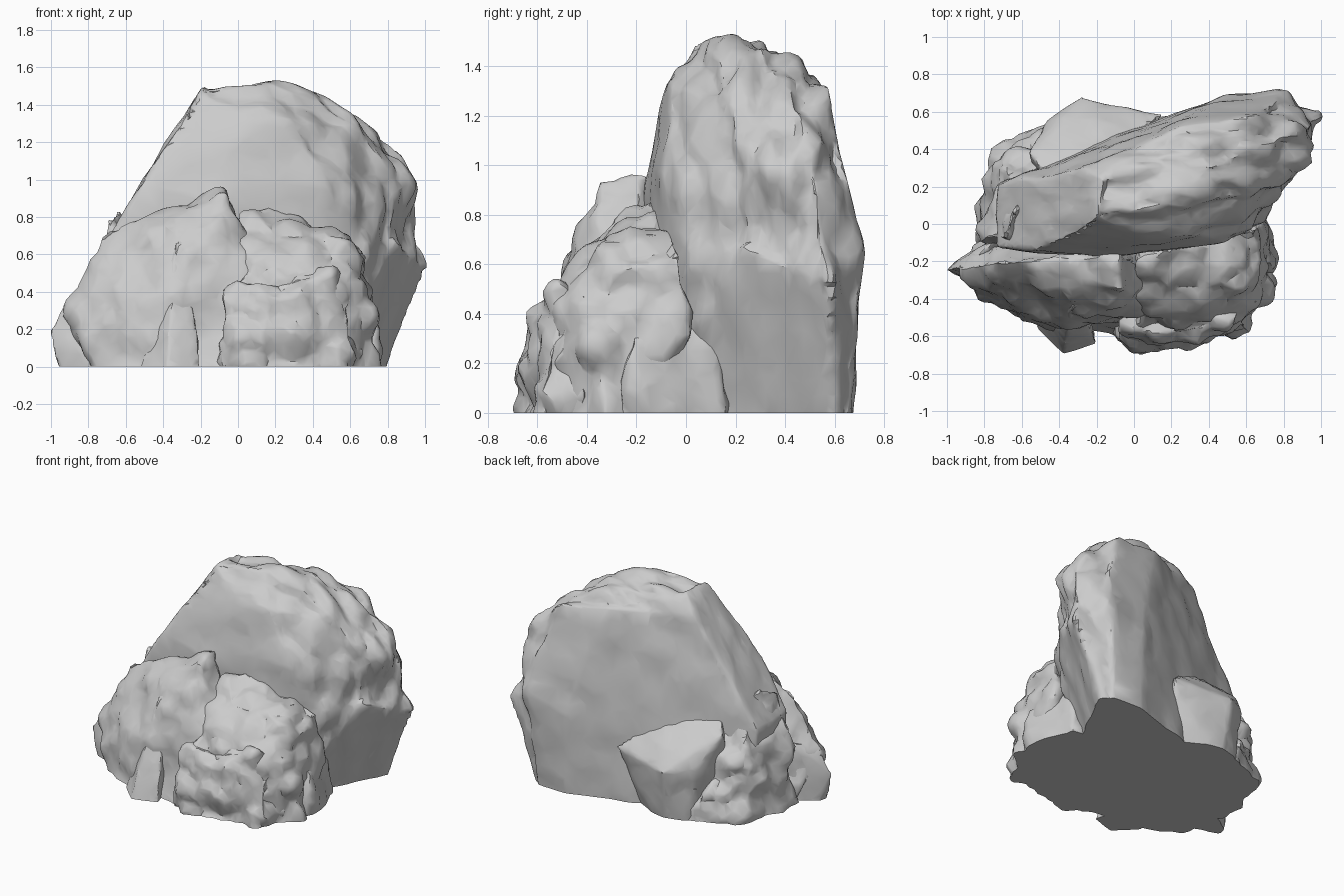
import bpy, bmesh
from mathutils import Vector, noise


def bake(ob):
    dg = bpy.context.evaluated_depsgraph_get()
    dg.update()
    me = bpy.data.meshes.new_from_object(ob.evaluated_get(dg))
    ob.modifiers.clear()
    ob.data = me


def ramp(v, lo, hi):
    t = min(1, max(0, (v - lo) / (hi - lo)))
    return t * t * (3 - 2 * t)


def rock(name, pts, amp, freq, seed, voxel=0.02, keep=0.13, stretch=(1, 1, 1), smooth_sides=False):
    """Convex block -> dense skin -> chipped surface -> chiselled facets, cut flat at z = 0."""
    bm = bmesh.new()
    for x, y, z in pts:
        bm.verts.new((x, y, z if z > 0 else -0.12))
    hull = bmesh.ops.convex_hull(bm, input=bm.verts[:])
    junk = [v for v in hull["geom_interior"] if isinstance(v, bmesh.types.BMVert)]
    bmesh.ops.delete(bm, geom=junk, context='VERTS')
    bmesh.ops.recalc_face_normals(bm, faces=bm.faces[:])
    me = bpy.data.meshes.new(name)
    bm.to_mesh(me)
    bm.free()
    ob = bpy.data.objects.new(name, me)
    bpy.context.collection.objects.link(ob)
    mod = ob.modifiers.new("skin", 'REMESH')
    mod.mode = 'VOXEL'
    mod.voxel_size = voxel
    soft = ob.modifiers.new("soften", 'SMOOTH')
    soft.iterations = 2
    bake(ob)

    # chips: broad lumps plus cellular scallops, calmer on the cleaved sides
    off = Vector((seed * 3.7, seed * 1.9, seed * 5.3))
    st = Vector(stretch)
    moves = []
    for v in ob.data.vertices:
        n = v.normal
        p = v.co * st * freq + off
        cell = noise.voronoi(p * 1.2)[0]
        d = 0.6 * noise.noise(p) + 0.9 * (0.35 - cell[0]) + 0.25 * noise.noise(p * 2.7)
        a = amp
        if smooth_sides:
            calm = max(ramp(abs(n.y), 0.65, 0.95), ramp(-n.x, 0.15, 0.5), ramp(-n.z, 0.05, 0.3))
            a *= 1 - 0.75 * calm
        moves.append(n * d * a)
    for v, m in zip(ob.data.vertices, moves):
        v.co += m

    dec = ob.modifiers.new("facets", 'DECIMATE')
    dec.ratio = keep
    bake(ob)

    # flat base
    bm = bmesh.new()
    bm.from_mesh(ob.data)
    cut = bmesh.ops.bisect_plane(bm, geom=bm.verts[:] + bm.edges[:] + bm.faces[:],
                                 plane_co=(0, 0, 0), plane_no=(0, 0, 1), clear_inner=True)
    rim = [e for e in cut["geom_cut"] if isinstance(e, bmesh.types.BMEdge)]
    bmesh.ops.holes_fill(bm, edges=rim, sides=0)
    bm.to_mesh(ob.data)
    bm.free()
    bpy.ops.object.select_all(action='DESELECT')
    bpy.context.view_layer.objects.active = ob
    ob.select_set(True)
    bpy.ops.object.shade_smooth_by_angle(angle=0.6)
    return ob


# tall slab, running diagonally, undercut at its right end
rock("main_slab", [
    (-0.7, -0.1, 0), (0.4, -0.1, 0), (0.52, 0.13, 0), (0.77, 0.6, 0), (0.72, 0.67, 0),
    (0.5, 0.67, 0), (0, 0.52, 0), (-0.7, 0.24, 0),
    (-0.74, -0.13, 0.62), (0.66, 0, 0.66), (0.86, 0.22, 0.68), (0.99, 0.57, 0.53), (0.83, 0.65, 0.38),
    (0.79, 0.72, 0.65), (0.5, 0.7, 0.6), (-0.73, 0.22, 0.62),
    (-0.52, -0.14, 0.97), (-0.2, -0.175, 0.9), (0.2, -0.15, 0.98), (0.5, -0.09, 0.95), (0.85, 0.22, 1.0),
    (0.97, 0.52, 0.95), (0.76, 0.66, 0.95), (0.4, 0.62, 1.0), (-0.49, 0.24, 1.02),
    (-0.3, -0.05, 1.32), (0.1, -0.09, 1.3), (0.3, -0.06, 1.3), (0.62, 0.15, 1.31), (0.79, 0.45, 1.24),
    (0.6, 0.57, 1.3), (0.25, 0.53, 1.37), (-0.27, 0.3, 1.37), (-0.2, 0.03, 1.5), (0.15, 0.1, 1.53),
    (0.42, 0.3, 1.5), (0.35, 0.44, 1.46), (-0.17, 0.24, 1.5)],
    0.085, 4.5, 1, stretch=(0.6, 1.6, 0.7), smooth_sides=True)

# sloping block at front left, with its cliff end
rock("front_left_block", [
    (-0.75, -0.45, 0), (-0.5, -0.58, 0), (0, -0.6, 0), (0.1, 0, 0), (-0.8, 0, 0),
    (-0.93, -0.24, 0.35), (-0.87, -0.36, 0.3), (-0.4, -0.55, 0.4), (0.12, -0.5, 0.45),
    (-0.73, -0.2, 0.73), (-0.5, -0.34, 0.73), (-0.1, -0.46, 0.72), (-0.07, -0.34, 0.93),
    (-0.07, -0.16, 0.97), (0.01, -0.18, 0.85), (0.18, -0.38, 0.48)],
    0.05, 5, 2)

# pointed buttress leaning on it
rock("buttress", [
    (-0.33, -0.44, 0.7), (-0.28, -0.43, 0.66), (-0.56, -0.57, 0), (-0.39, -0.75, 0),
    (-0.18, -0.68, 0), (-0.3, -0.3, 0), (-0.35, -0.36, 0.5)],
    0.02, 4, 3, voxel=0.016)

# rough rocks at front right
rock("front_right_block", [
    (-0.1, -0.55, 0), (0.6, -0.55, 0), (0.72, -0.4, 0), (0.79, -0.25, 0), (0.69, 0.03, 0), (0, 0.03, 0),
    (0.02, -0.17, 0.86), (0.2, -0.12, 0.84), (0.2, -0.38, 0.75), (0.5, -0.04, 0.76),
    (0.5, -0.35, 0.71), (0.66, -0.02, 0.65), (0.69, -0.3, 0.57), (0.73, -0.4, 0.3),
    (0.55, -0.54, 0.4), (0, -0.56, 0.45), (0.69, 0.01, 0.35)],
    0.085, 4.5, 4, keep=0.2)
rock("front_right_outcrop", [
    (-0.1, -0.66, 0), (0.15, -0.7, 0), (0.6, -0.6, 0), (0.68, -0.4, 0), (-0.1, -0.4, 0),
    (-0.08, -0.58, 0.38), (0.15, -0.69, 0.25), (0.3, -0.59, 0.48), (0.52, -0.53, 0.54),
    (0.62, -0.58, 0.25), (0.65, -0.4, 0.5), (0, -0.4, 0.46)],
    0.09, 5, 5, voxel=0.018, keep=0.2)
rock("right_foot", [
    (0.3, 0.17, 0), (0.68, 0.17, 0), (0.78, -0.1, 0), (0.75, -0.3, 0), (0.3, -0.3, 0),
    (0.63, 0.16, 0.24), (0.75, -0.22, 0.3), (0.6, 0.08, 0.38), (0.4, 0.05, 0.42), (0.6, -0.25, 0.42)],
    0.04, 5, 6)

# angular shard behind
rock("back_shard", [
    (0.05, 0.45, 0), (-0.24, 0.6, 0), (-0.4, 0.54, 0), (-0.5, 0.1, 0), (0, 0.2, 0),
    (-0.28, 0.68, 0.36), (0.14, 0.58, 0.4), (-0.1, 0.4, 0.65), (-0.42, 0.2, 0.73),
    (-0.57, 0.38, 0.6), (-0.47, 0.55, 0.38)],
    0.02, 4, 7)

# rough rock on the left side, and the small tip in front of it
rock("left_block", [
    (-0.82, -0.1, 0), (-0.82, 0.2, 0), (-0.71, 0.43, 0), (-0.46, 0.55, 0), (-0.3, 0.55, 0), (-0.3, 0, 0),
    (-0.85, 0, 0.25), (-0.79, 0.28, 0.25), (-0.67, 0.44, 0.22), (-0.48, 0.55, 0.15), (-0.69, 0.32, 0.52),
    (-0.7, -0.1, 0.81), (-0.63, 0.08, 0.83), (-0.8, -0.08, 0.55), (-0.52, 0.3, 0.58)],
    0.07, 5, 8, keep=0.2)
rock("left_tip", [
    (-0.93, -0.27, 0), (-0.9, -0.16, 0), (-0.5, -0.4, 0), (-0.5, 0, 0), (-1.02, -0.25, 0.2),
    (-0.99, -0.22, 0.14), (-0.91, -0.24, 0.37), (-0.7, -0.05, 0.46)],
    0.02, 5, 9, voxel=0.018)
